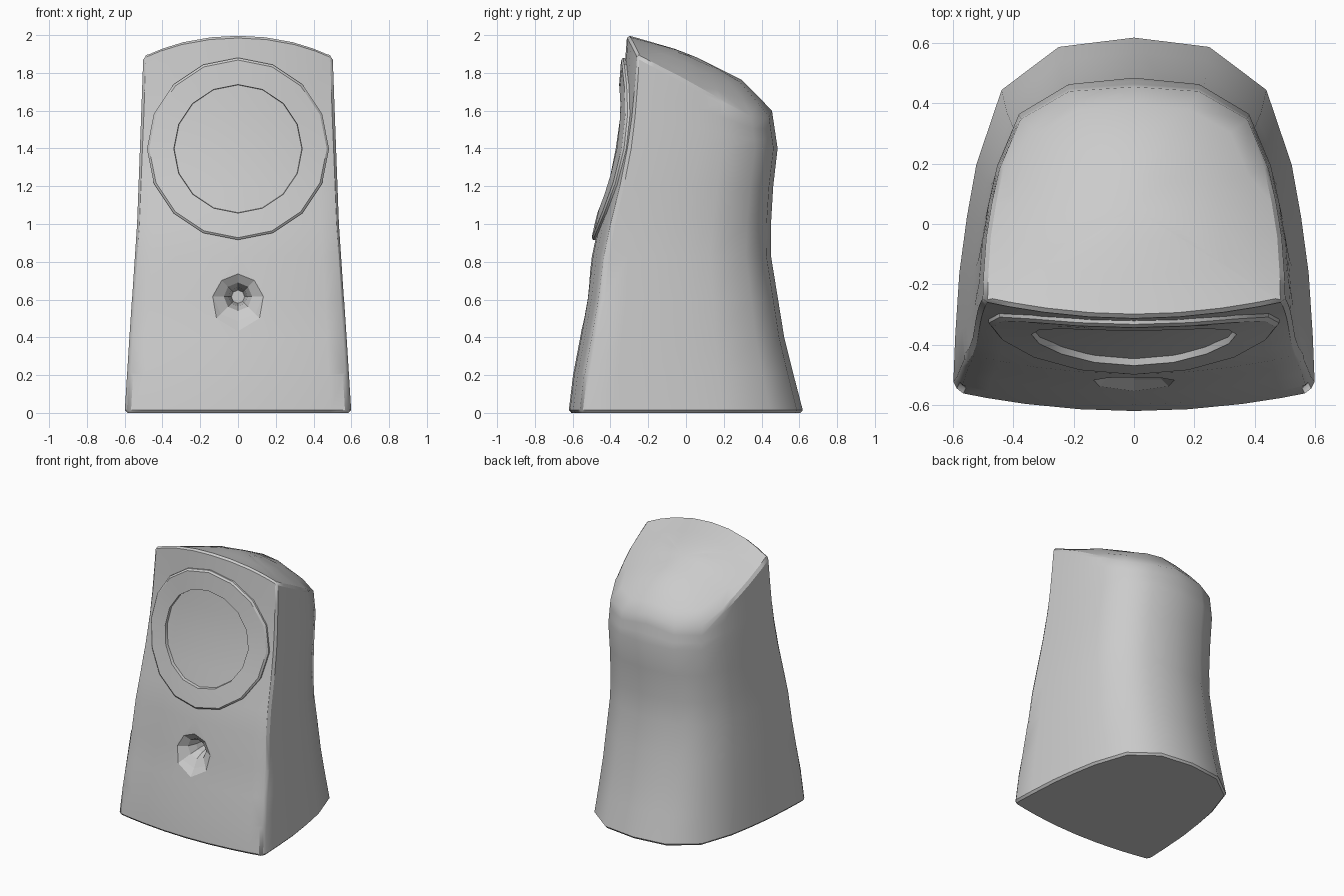
import bpy, bmesh
from math import sin, cos, pi

if "Cube" in bpy.data.objects:
    bpy.data.objects.remove(bpy.data.objects["Cube"])

# Profiles as (position, value) pairs
FRONT = [(0, -.622), (.2, -.598), (.4, -.56), (.6, -.525), (.83, -.498), (1, -.462), (1.2, -.412),
         (1.4, -.372), (1.6, -.343), (1.8, -.327), (2, -.312)]
BACK = [(0, .622), (.2, .57), (.4, .52), (.83, .45), (1.1, .45), (1.4, .485), (1.6, .455), (2, .43)]
WIDTH = [(0, .6), (.4, .575), (1, .535), (1.4, .52), (2, .498)]
TOP = [(-.31, 2), (0, 1.91), (.3, 1.76), (.455, 1.6)]
# Half outline as (share of half width, share of depth); None follows the curved front
OUTLINE = [(0, None), (.3, None), (.6, None), (.82, None), (.97, None), (1, .078), (.99, .2),
           (.967, .37), (.925, .52), (.873, .66), (.733, .86), (.417, .975), (0, 1)]


def lerp(table, t):
    t = max(table[0][0], min(table[-1][0], t))
    for (a, va), (b, vb) in zip(table, table[1:]):
        if t <= b:
            return va + (vb - va) * (t - a) / (b - a)


def front_y(x, z):
    return lerp(FRONT, z) + .065 * (x / lerp(WIDTH, z)) ** 2


def top_z(x, y):
    drop = .08 + .2 * max(0, min(1, (y + .3) / .75))
    return lerp(TOP, y) - drop * (x / .5) ** 2


def outline_point(u, v, z):
    x = u * lerp(WIDTH, z)
    f = lerp(FRONT, z)
    y = front_y(x, z) if v is None else f + v * (lerp(BACK, z) - f)
    return x, y, z


def make(name, bm):
    bmesh.ops.recalc_face_normals(bm, faces=bm.faces)
    me = bpy.data.meshes.new(name)
    bm.to_mesh(me)
    bm.free()
    ob = bpy.data.objects.new(name, me)
    bpy.context.collection.objects.link(ob)
    return ob


def bridge(bm, a, b):
    n = len(a)
    for i in range(n):
        bm.faces.new((a[i], a[(i + 1) % n], b[(i + 1) % n], b[i]))


def smooth(ob, angle):
    bpy.ops.object.select_all(action='DESELECT')
    ob.select_set(True)
    bpy.context.view_layer.objects.active = ob
    bpy.ops.object.shade_smooth_by_angle(angle=angle)


# Cabinet: lofted walls rising to the sloping domed top
full = OUTLINE + [(-u, v) for u, v in OUTLINE[-2:0:-1]]
bm = bmesh.new()
rings = []
for z in (0, .2, .4, .6, .83, 1, 1.2, 1.4):
    rings.append([bm.verts.new(outline_point(u, v, z)) for u, v in full])
rim = []
for frac in (.33, .67, 1):
    level = []
    for u, v in full:
        z = 1.6
        for _ in range(12):
            x, y, _z = outline_point(u, v, z)
            z = .5 * z + .5 * (1.4 + frac * (top_z(x, y) - 1.4))
        level.append(outline_point(u, v, z))
    rings.append([bm.verts.new(p) for p in level])
    rim = level
for s in (.85, .6, .3):
    ring = []
    for x, y, _z in rim:
        cx, cy = x * s, .05 + (y - .05) * s
        ring.append(bm.verts.new((cx, cy, top_z(cx, cy))))
    rings.append(ring)
for a, b in zip(rings, rings[1:]):
    bridge(bm, a, b)
bm.faces.new(rings[0])
centre = bm.verts.new((0, .05, top_z(0, .05)))
last = rings[-1]
for i in range(len(last)):
    bm.faces.new((last[i], last[(i + 1) % len(last)], centre))
cabinet = make("cabinet", bm)
bev = cabinet.modifiers.new("soft_edges", 'BEVEL')
bev.width, bev.segments, bev.limit_method, bev.angle_limit = .015, 1, 'ANGLE', .85

# Funnel-shaped port cut into the front
bm = bmesh.new()
rings = []
for r, y in ((.19, -.56), (.13, -.515), (.075, -.48), (.05, -.42), (.035, -.33)):
    rings.append([bm.verts.new((r * sin(2 * pi * i / 8), y, .615 + r * cos(2 * pi * i / 8)))
                  for i in range(8)])
for a, b in zip(rings, rings[1:]):
    bridge(bm, a, b)
bm.faces.new(rings[0])
bm.faces.new(rings[-1])
cutter = make("port_cutter", bm)
cutter.hide_render = True
cutter.hide_set(True)
cut = cabinet.modifiers.new("port", 'BOOLEAN')
cut.object, cut.operation, cut.solver = cutter, 'DIFFERENCE', 'EXACT'
smooth(cabinet, .85)

# Raised driver ring following the curved front
bm = bmesh.new()
rings = []
for r, off in ((.482, .03), (.482, -.012), (.47, -.022), (.41, -.022), (.34, -.022), (.335, .03)):
    ring = []
    for i in range(16):
        x, z = r * sin(2 * pi * i / 16), 1.398 + r * cos(2 * pi * i / 16)
        ring.append(bm.verts.new((x, front_y(x, z) + off, z)))
    rings.append(ring)
for a, b in zip(rings, rings[1:] + rings[:1]):
    bridge(bm, a, b)
smooth(make("driver_ring", bm), .6)
